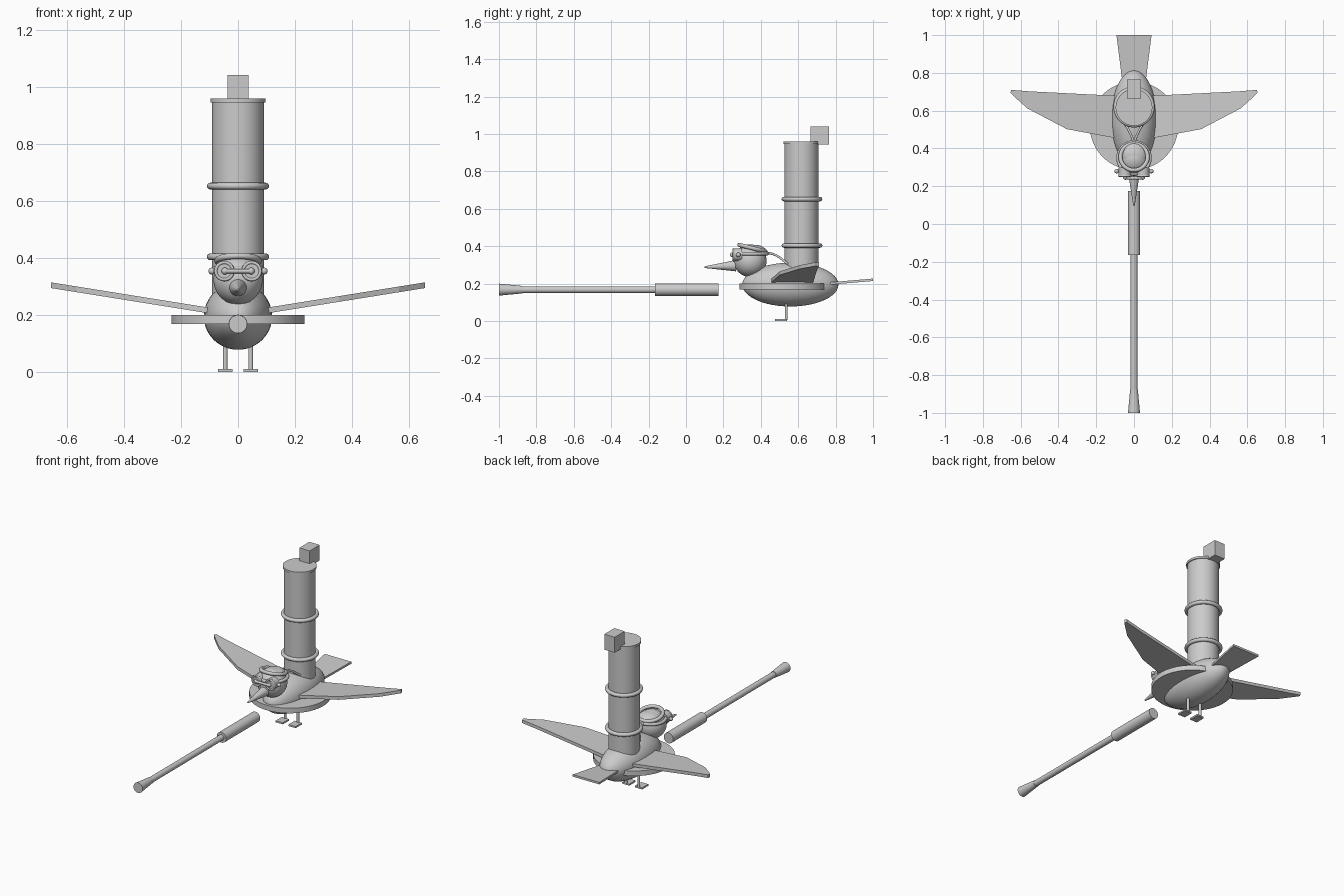
import bpy, bmesh, math
from mathutils import Vector, Matrix

if "Cube" in bpy.data.objects:
    bpy.data.objects.remove(bpy.data.objects["Cube"])

grey = bpy.data.materials.new("plain grey")
grey.use_nodes = True
GREY = (0.6, 0.6, 0.6, 1)
grey.diffuse_color = GREY
grey.node_tree.nodes["Principled BSDF"].inputs["Base Color"].default_value = GREY


def finish(name, smooth=True):
    ob = bpy.context.object
    ob.name = ob.data.name = name
    ob.data.materials.append(grey)
    if smooth:
        bpy.ops.object.shade_smooth_by_angle(angle=math.radians(40))
    return ob


def ball(name, loc, size):
    bpy.ops.mesh.primitive_uv_sphere_add(segments=48, ring_count=24, location=loc)
    bpy.context.object.scale = size
    return finish(name)


def rod(name, start, end, r1, r2=None, sides=40):
    a, b = Vector(start), Vector(end)
    bpy.ops.mesh.primitive_cone_add(
        vertices=sides, radius1=r1, radius2=r1 if r2 is None else r2,
        depth=(b - a).length, location=(a + b) / 2,
        rotation=(b - a).to_track_quat('Z', 'Y').to_euler())
    return finish(name)


def ring(name, loc, major, minor, tilt=0.0):
    bpy.ops.mesh.primitive_torus_add(
        location=loc, rotation=(tilt, 0, 0), major_radius=major,
        minor_radius=minor, major_segments=48, minor_segments=12)
    return finish(name)


def box(name, loc, size):
    bpy.ops.mesh.primitive_cube_add(size=1, location=loc)
    bpy.context.object.scale = size
    return finish(name, False)


def slab(name, outline, height, thick):
    """Extruded plate whose underside follows height(x, y)."""
    bm = bmesh.new()
    base = bm.faces.new([bm.verts.new((x, y, height(x, y))) for x, y in outline])
    top = bmesh.ops.extrude_face_region(bm, geom=[base])["geom"]
    bmesh.ops.translate(bm, vec=(0, 0, thick),
                        verts=[v for v in top if isinstance(v, bmesh.types.BMVert)])
    bmesh.ops.recalc_face_normals(bm, faces=bm.faces)
    mesh = bpy.data.meshes.new(name)
    bm.to_mesh(mesh)
    bm.free()
    ob = bpy.data.objects.new(name, mesh)
    bpy.context.collection.objects.link(ob)
    bpy.context.view_layer.objects.active = ob
    return finish(name, False)


def tube(name, points, radius):
    curve = bpy.data.curves.new(name, 'CURVE')
    curve.dimensions = '3D'
    curve.bevel_depth = radius
    curve.use_fill_caps = True
    spline = curve.splines.new('BEZIER')
    spline.bezier_points.add(len(points) - 1)
    for p, co in zip(spline.bezier_points, points):
        p.co = co
        p.handle_left_type = p.handle_right_type = 'AUTO'
    ob = bpy.data.objects.new(name, curve)
    ob.data.materials.append(grey)
    bpy.context.collection.objects.link(ob)


# Body and saucer
ball("body", (0, 0.558, 0.195), (0.12, 0.257, 0.117))
rod("saucer", (0, 0.52, 0.168), (0, 0.52, 0.2), 0.234, sides=64)

# Column on the back, with bands, lip and block
rod("column", (0, 0.617, 0.22), (0, 0.617, 0.95), 0.091, sides=64)
rod("column_lip", (0, 0.617, 0.946), (0, 0.617, 0.96), 0.097, sides=64)
for label, z in (("lower", 0.404), ("upper", 0.652)):
    ring(label + "_column_band", (0, 0.62, z), 0.097, 0.012)
box("top_block", (0, 0.715, 0.992), (0.073, 0.1, 0.098))

# Head, cap and beak
ball("head", (0, 0.343, 0.323), (0.086, 0.088, 0.087))
ball("cap_dome", (0, 0.362, 0.372), (0.066, 0.068, 0.036))
ring("cap_band", (0, 0.355, 0.39), 0.072, 0.011, -0.24)
rod("beak", (0, 0.265, 0.296), (0, 0.098, 0.288), 0.03, 0.004)

# Goggles and strap
ring("goggle_strap", (0, 0.35, 0.36), 0.084, 0.01)
rod("goggle_bridge", (-0.045, 0.243, 0.354), (0.045, 0.243, 0.354), 0.008, sides=16)
for side, s in (("left", 1), ("right", -1)):
    rod(side + "_goggle_lens", (s * 0.048, 0.3, 0.354), (s * 0.048, 0.252, 0.354), 0.033)
    bpy.ops.mesh.primitive_torus_add(
        location=(s * 0.048, 0.255, 0.354), rotation=(math.pi / 2, 0, 0),
        major_radius=0.03, minor_radius=0.006, major_segments=32, minor_segments=10)
    finish(side + "_goggle_rim")
    ball(side + "_pupil", (s * 0.046, 0.246, 0.354), (0.012,) * 3)
    ball(side + "_strap_knob", (s * 0.092, 0.28, 0.354), (0.012,) * 3)
    tube(side + "_strap_tail", [(0, 0.43, 0.367), (s * 0.02, 0.48, 0.352),
                               (s * 0.055, 0.545, 0.305)], 0.006)

    # Wing swept backwards and raised at the tip
    wing = [(0.04, 0.45), (0.115, 0.458), (0.355, 0.502), (0.565, 0.612),
            (0.64, 0.68), (0.655, 0.695), (0.65, 0.71), (0.55, 0.702),
            (0.115, 0.68), (0.04, 0.68)]
    slab(side + "_wing", [(s * x, y) for x, y in wing],
         lambda x, y: 0.207 + (abs(x) - 0.11) * 0.16, 0.02)

    # Leg and foot
    rod(side + "_leg", (s * 0.045, 0.536, 0.005), (s * 0.045, 0.536, 0.12), 0.008, sides=16)
    box(side + "_foot", (s * 0.045, 0.508, 0.005), (0.05, 0.062, 0.01))

# Tail
slab("tail", [(-0.06, 0.74), (0.06, 0.74), (0.093, 1.0), (-0.093, 1.0)],
     lambda x, y: 0.192 + (y - 0.74) * 0.085, 0.013)

# Detached barrel in front
Z = 0.168
rod("barrel_sleeve", (0, 0.175, Z), (0, -0.165, Z), 0.033)
rod("barrel", (0, -0.16, Z), (0, -0.9, Z), 0.018)
rod("barrel_muzzle", (0, -0.875, Z), (0, -1.0, Z), 0.02, 0.032)
